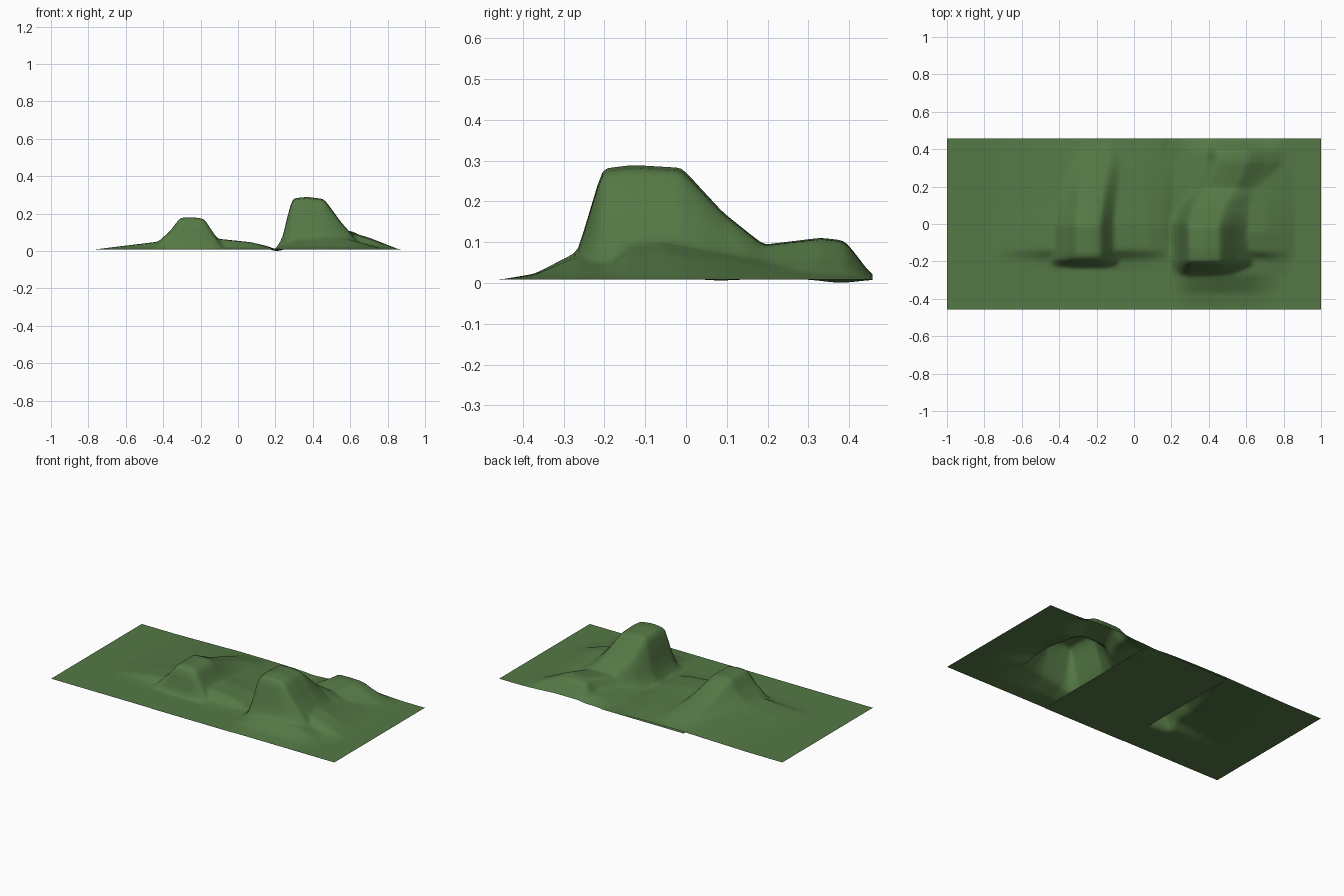
import bpy, bmesh, math

if "Cube" in bpy.data.objects:
    bpy.data.objects.remove(bpy.data.objects["Cube"])

BASE = 0.009
NX, NY = 150, 76
HX, HY = 1.0, 0.457


def lerp(table, t):
    """Piecewise-linear lookup, clamped at both ends."""
    if t <= table[0][0]:
        return table[0][1]
    for (a, va), (b, vb) in zip(table, table[1:]):
        if t <= b:
            return va + (vb - va) * (t - a) / (b - a)
    return table[-1][1]


# Tall hill: crest height and crest position along y, section across x
TALL_CREST = [(-.29, 0), (-.265, .07), (-.205, .272), (-.13, .281), (-.01, .274),
              (.09, .165), (.19, .085), (.33, .102), (.39, .095), (.457, .008)]
TALL_X = [(0, .37), (.1, .40), (.2, .46), (.33, .52)]
TALL_SECTION = [(-.17, 0), (-.13, .24), (-.115, .5), (-.08, .97), (0, 1), (.09, .96),
                (.14, .72), (.18, .52), (.23, .32), (.3, 0)]
# Low slope on the right of the tall hill, and the apron in front of it
RIGHT_SKIRT = [(.22, 0), (.35, .07), (.55, .10), (.62, .092), (.70, .067), (.86, 0)]
RIGHT_ALONG = [(-.28, 0), (-.19, .35), (-.15, .85), (-.05, .95), (.05, .75), (.2, .5),
               (.38, .4), (.457, .05)]
APRON_X = [(.2, 0), (.3, .8), (.45, 1), (.6, .8), (.78, 0)]
APRON_Y = [(-.45, 0), (-.37, .014), (-.27, .066), (-.15, .06), (0, 0)]

# Small hill
SMALL_CREST = [(-.225, 0), (-.195, .155), (-.16, .172), (-.01, .172), (.1, .12),
               (.2, .085), (.3, .055), (.457, .004)]
SMALL_X = [(0, -.245), (.15, -.225), (.35, -.19)]
SMALL_SECTION = [(-.21, 0), (-.16, .36), (-.12, .55), (-.065, .98), (0, 1),
                 (.065, .95), (.09, .72), (.12, .45), (.17, 0)]
# Low slopes either side of the small hill
LEFT_SKIRT = [(-.76, 0), (-.6, .02), (-.45, .038), (-.3, .06), (-.1, .056), (.07, .038),
              (.17, .014), (.2, 0)]
LEFT_ALONG = [(-.25, 0), (-.19, .15), (-.14, .97), (0, 1), (.1, .75), (.3, .45),
              (.457, .15)]
# Shallow dips in the valley floor: x, y, depth
DIPS = [(.21, .38, .009), (.19, -.1, .006), (.2, .08, .004)]


def height(x, y):
    tall = lerp(TALL_CREST, y) * lerp(TALL_SECTION, x - lerp(TALL_X, y))
    right = lerp(RIGHT_SKIRT, x) * lerp(RIGHT_ALONG, y)
    apron = lerp(APRON_X, x) * lerp(APRON_Y, y)
    small = lerp(SMALL_CREST, y) * lerp(SMALL_SECTION, x - lerp(SMALL_X, y))
    left = lerp(LEFT_SKIRT, x) * lerp(LEFT_ALONG, y)
    dip = sum(d * math.exp(-((x - px) / .05) ** 2 - ((y - py) / .06) ** 2)
              for px, py, d in DIPS)
    return BASE + max(tall, right, apron, small, left) - dip


grass = bpy.data.materials.new("grass")
grass.diffuse_color = (0.09, 0.19, 0.06, 1)
grass.use_nodes = True
grass.node_tree.nodes["Principled BSDF"].inputs["Base Color"].default_value = grass.diffuse_color


def add_object(name, bm):
    mesh = bpy.data.meshes.new(name)
    bm.to_mesh(mesh)
    bm.free()
    mesh.materials.append(grass)
    obj = bpy.data.objects.new(name, mesh)
    bpy.context.collection.objects.link(obj)
    mesh.shade_smooth()


# Terrain sheet
bm = bmesh.new()
bmesh.ops.create_grid(bm, x_segments=NX, y_segments=NY, size=1)
for v in bm.verts:
    v.co.x *= HX
    v.co.y *= HY
    v.co.z = height(v.co.x, v.co.y)

# Soften the creases in height only
for _ in range(2):
    z = {v: sum(e.other_vert(v).co.z for e in v.link_edges) / len(v.link_edges)
         for v in bm.verts}
    for v, avg in z.items():
        v.co.z = .5 * v.co.z + .5 * avg
add_object("terrain", bm)

# Flat strip closing the underside between the hills
bm = bmesh.new()
bmesh.ops.create_grid(bm, x_segments=1, y_segments=1, size=1)
for v in bm.verts:
    v.co = (-.012 + v.co.x * .292, v.co.y * HY, .0075)
add_object("valley_floor", bm)
